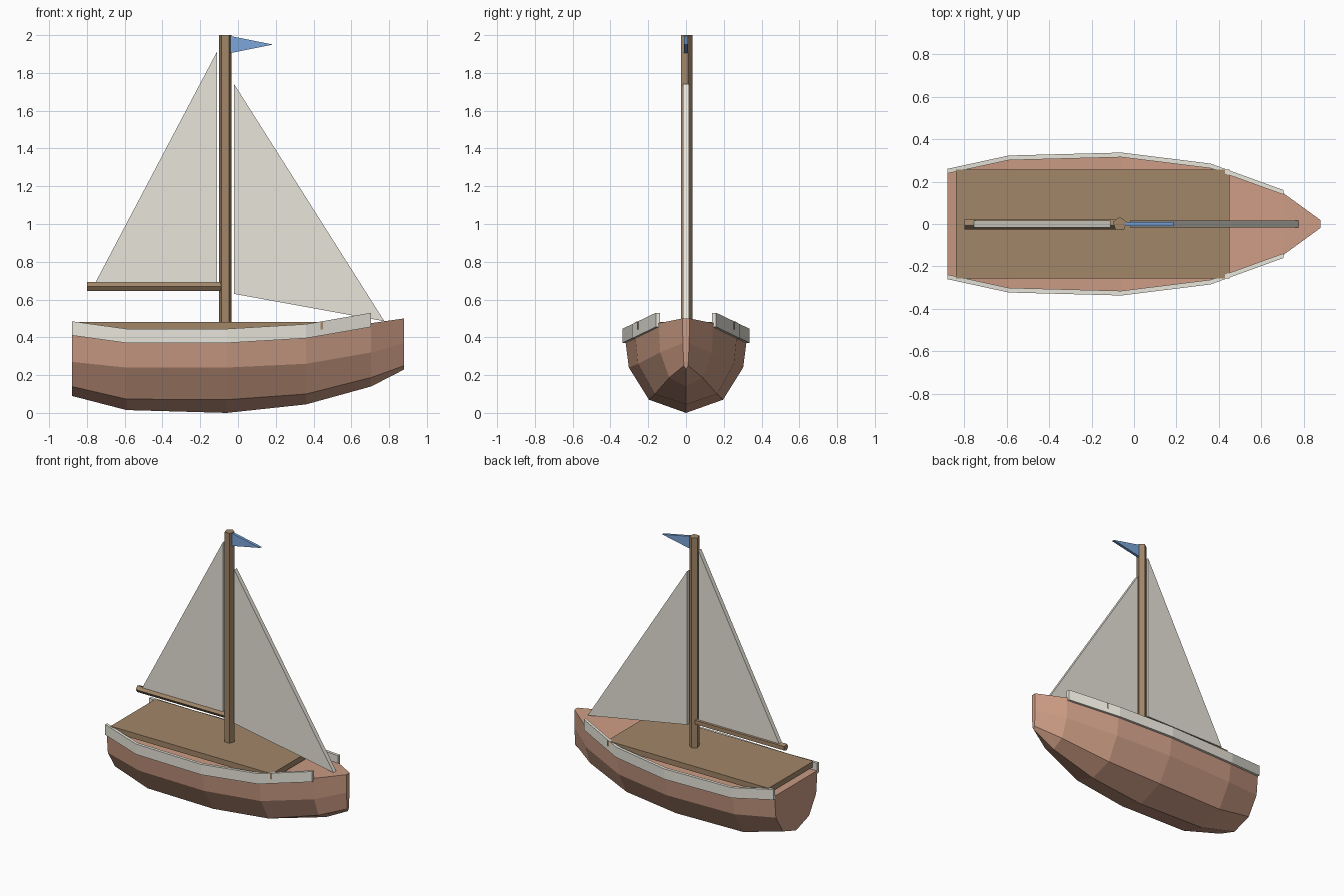
import bpy, bmesh
from math import radians, sin, cos

if "Cube" in bpy.data.objects:
    bpy.data.objects.remove(bpy.data.objects["Cube"])


def material(name, rgb):
    m = bpy.data.materials.new(name)
    m.diffuse_color = (*rgb, 1)
    m.use_nodes = True
    m.node_tree.nodes["Principled BSDF"].inputs["Base Color"].default_value = m.diffuse_color
    return m


HULL = material("hull_paint", (0.60, 0.33, 0.23))
WOOD = material("wood", (0.36, 0.24, 0.14))
CLOTH = material("cloth", (0.80, 0.78, 0.70))
BLUE = material("flag_blue", (0.20, 0.38, 0.70))


def loft(name, rings, mat):
    """Skin a list of equal closed rings and cap both ends."""
    bm = bmesh.new()
    loops = [[bm.verts.new(p) for p in ring] for ring in rings]
    n = len(loops[0])
    for a, b in zip(loops, loops[1:]):
        for i in range(n):
            j = (i + 1) % n
            bm.faces.new((a[i], a[j], b[j], b[i]))
    bm.faces.new(loops[0])
    bm.faces.new(loops[-1][::-1])
    bmesh.ops.recalc_face_normals(bm, faces=bm.faces)
    me = bpy.data.meshes.new(name)
    bm.to_mesh(me)
    bm.free()
    me.materials.append(mat)
    ob = bpy.data.objects.new(name, me)
    bpy.context.collection.objects.link(ob)
    return ob


def sheet(name, outline, thickness, mat):
    """Flat XZ outline given thickness along y."""
    return loft(name, [[(x, y, z) for x, z in outline]
                       for y in (-thickness / 2, thickness / 2)], mat)


# Hull stations: x, half width, then heights of keel, low chine, high chine, sheer
stations = [
    (-0.88, 0.245, 0.09, 0.14, 0.27, 0.43),
    (-0.59, 0.308, 0.015, 0.073, 0.24, 0.39),
    (-0.06, 0.322, 0.0, 0.07, 0.24, 0.39),
    (0.36, 0.270, 0.045, 0.10, 0.26, 0.415),
    (0.705, 0.145, 0.14, 0.187, 0.32, 0.475),
    (0.88, 0.018, 0.23, 0.25, 0.37, 0.50),
]
rings = []
for x, w, keel, low, high, sheer in stations:
    side = [(0.61 * w, low), (0.94 * w, high), (w, sheer)]
    rings.append([(x, 0, keel)] + [(x, y, z) for y, z in side]
                 + [(x, -y, z) for y, z in reversed(side)])
loft("hull", rings, HULL)

# Rails along both sheer lines
for label, s in (("left", 1), ("right", -1)):
    loft(label + "_rail", [[(x, s * (w + dy), sheer + dz)
                            for dy, dz in ((-0.007, -0.02), (0.015, -0.02),
                                           (0.015, 0.055), (-0.007, 0.055))]
                           for x, w, _, _, _, sheer in stations[:-1]], CLOTH)

# Deck slab
loft("deck", [[(-0.84, y, z), (0.45, y, z), (0.45, y, z + 0.04), (-0.84, y, z + 0.04)]
              for z in (0.442,) for y in (-0.257, 0.257)], WOOD)

# Five-sided mast and boom
angles = [radians(90 + 72 * i) for i in range(5)]
loft("mast", [[(-0.067 + 0.034 * cos(a), 0.034 * sin(a), z) for a in angles]
              for z in (0.45, 2.0)], WOOD)
loft("boom", [[(x, -0.025 * sin(a), 0.668 + 0.025 * cos(a)) for a in angles]
              for x in (-0.80, -0.08)], WOOD)

# Sails and pennant
sheet("main_sail", [(-0.755, 0.69), (-0.11, 0.69), (-0.11, 1.915)], 0.032, CLOTH)
sheet("jib_sail", [(-0.02, 0.63), (0.775, 0.485), (-0.02, 1.74)], 0.032, CLOTH)
sheet("pennant", [(-0.04, 1.905), (0.185, 1.95), (-0.04, 1.995)], 0.02, BLUE)
